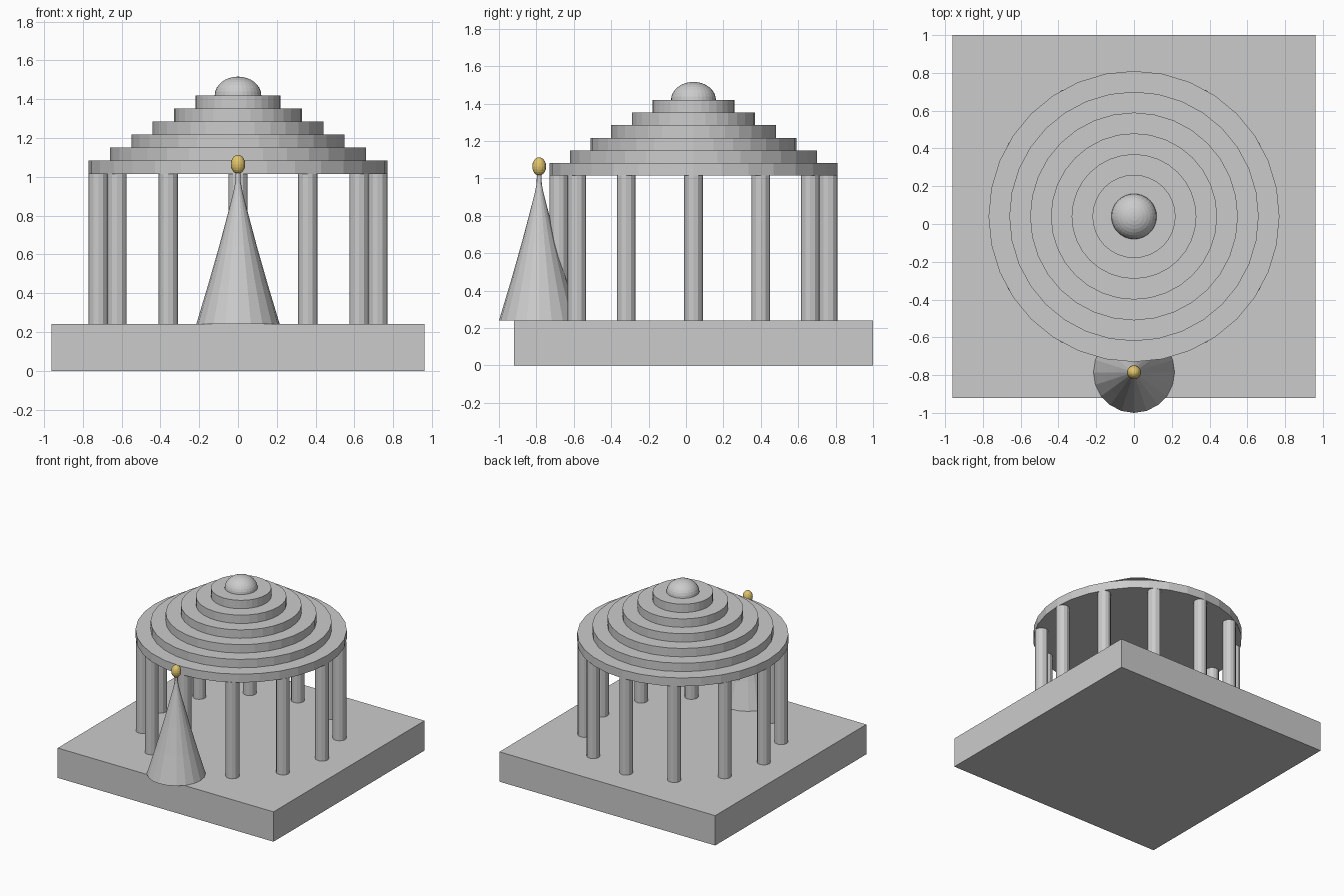
import bpy, bmesh
from math import sin, cos, pi

if "Cube" in bpy.data.objects:
    bpy.data.objects.remove(bpy.data.objects["Cube"])

CY = 0.04          # centre of the pavilion in y
FLOOR = 0.24       # top of the plinth


def lathe(name, profile, sides, x=0.0, y=0.0):
    """Closed solid of revolution from (radius, z) points, bottom to top."""
    bm = bmesh.new()
    rings = [[bm.verts.new((r * cos(2 * pi * i / sides), r * sin(2 * pi * i / sides), z))
              for i in range(sides)] for r, z in profile]
    for a, b in zip(rings, rings[1:]):
        for i in range(sides):
            j = (i + 1) % sides
            bm.faces.new((a[i], a[j], b[j], b[i]))
    bm.faces.new(rings[0][::-1])
    bm.faces.new(rings[-1])
    mesh = bpy.data.meshes.new(name)
    bm.to_mesh(mesh)
    bm.free()
    ob = bpy.data.objects.new(name, mesh)
    ob.location = (x, y, 0)
    bpy.context.collection.objects.link(ob)
    return ob


def ball(name, loc, scale, segs, rings):
    bpy.ops.mesh.primitive_uv_sphere_add(segments=segs, ring_count=rings, radius=1, location=loc)
    ob = bpy.context.object
    ob.name = name
    ob.scale = scale
    return ob


# square plinth
bpy.ops.mesh.primitive_cube_add(size=1, location=(0, CY, FLOOR / 2))
plinth = bpy.context.object
plinth.name = "plinth"
plinth.scale = (1.92, 1.92, FLOOR)

# ring of twelve columns
for k in range(12):
    a = 2 * pi * k / 12
    lathe(f"column_{k + 1}", [(0.05, FLOOR), (0.05, 1.015)], 12,
          0.72 * cos(a), CY + 0.72 * sin(a))

# stepped round roof
step = 0.0675
for k in range(6):
    r, z = 0.77 - 0.11 * k, 1.015 + step * k
    lathe(f"roof_step_{k + 1}", [(r, z), (r, z + step)], 32, 0, CY)

# dome cap
ball("dome_cap", (0, CY, 1.42), (0.12, 0.12, 0.096), 32, 16)

# flared spire in front
spire = [(0.215, FLOOR), (0.152, 0.45), (0.095, 0.65), (0.055, 0.80),
         (0.024, 0.92), (0.014, 0.97), (0.012, 1.03)]
lathe("spire", spire, 20, 0, -0.785)

# golden finial on the spire
finial = ball("finial", (0, -0.785, 1.064), (0.037, 0.037, 0.049), 16, 10)
gold = bpy.data.materials.new("gold")
gold.diffuse_color = (0.75, 0.55, 0.15, 1)
gold.use_nodes = True
gold.node_tree.nodes["Principled BSDF"].inputs["Base Color"].default_value = gold.diffuse_color
finial.data.materials.append(gold)
